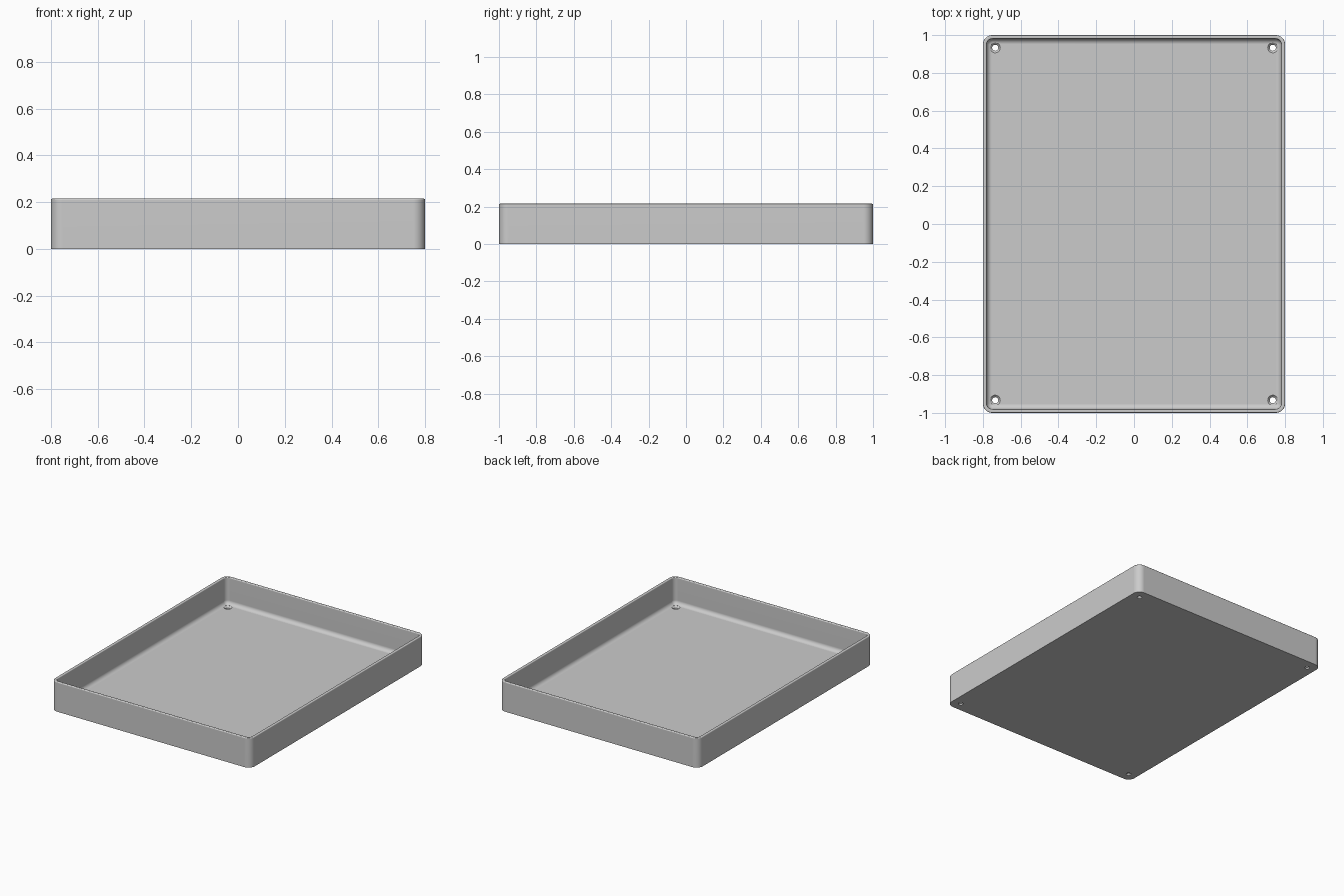
import bpy, bmesh, math

cube = bpy.data.objects.get("Cube")
if cube:
    bpy.data.objects.remove(cube, do_unlink=True)

WIDTH, DEPTH, HEIGHT = 1.6, 2.0, 0.215
CORNER, WALL, FLOOR, FILLET, RIM = 0.05, 0.02, 0.022, 0.028, 0.006
HOLE_X, HOLE_Y = 0.735, 0.933

grey = bpy.data.materials.new("plain grey")
grey.use_nodes = True
grey.diffuse_color = (0.6, 0.6, 0.6, 1)
grey.node_tree.nodes["Principled BSDF"].inputs["Base Color"].default_value = (0.6, 0.6, 0.6, 1)


def rounded_ring(inset, z, steps=8):
    """Rounded rectangle outline, inset from the outer wall."""
    r = max(CORNER - inset, 0.002)
    cx, cy = WIDTH / 2 - inset - r, DEPTH / 2 - inset - r
    pts = []
    for q, (sx, sy) in enumerate([(1, 1), (-1, 1), (-1, -1), (1, -1)]):
        for i in range(steps + 1):
            a = math.pi / 2 * (q + i / steps)
            pts.append((sx * cx + r * math.cos(a), sy * cy + r * math.sin(a), z))
    return pts


def circle_ring(x, y, r, z, n=32):
    return [(x + r * math.cos(math.tau * i / n), y + r * math.sin(math.tau * i / n), z)
            for i in range(n)]


def loft(name, rings):
    """Closed solid skinned through rings of equal point count."""
    bm = bmesh.new()
    loops = [[bm.verts.new(p) for p in ring] for ring in rings]
    n = len(loops[0])
    for a, b in zip(loops, loops[1:]):
        for i in range(n):
            j = (i + 1) % n
            bm.faces.new((a[i], a[j], b[j], b[i]))
    bm.faces.new(loops[0][::-1])
    bm.faces.new(loops[-1])
    bmesh.ops.recalc_face_normals(bm, faces=bm.faces)
    mesh = bpy.data.meshes.new(name)
    bm.to_mesh(mesh)
    bm.free()
    mesh.materials.append(grey)
    obj = bpy.data.objects.new(name, mesh)
    bpy.context.collection.objects.link(obj)
    return obj


def arc(cx, cz, r, start, end, steps):
    angles = [math.radians(start + (end - start) * i / steps) for i in range(steps + 1)]
    return [(cx + r * math.cos(a), cz + r * math.sin(a)) for a in angles]


# Tray section: outer wall, rounded rim, inner wall, floor fillet
section = [(0, 0)]
section += arc(RIM, HEIGHT - RIM, RIM, 180, 90, 3)
section += arc(WALL - RIM, HEIGHT - RIM, RIM, 90, 0, 3)
section += arc(WALL + FILLET, FLOOR + FILLET, FILLET, 180, 270, 8)
tray = loft("tray", [rounded_ring(inset, z) for inset, z in section])

# Countersunk screw holes in the four corners
for sx in (-1, 1):
    for sy in (-1, 1):
        x, y = sx * HOLE_X, sy * HOLE_Y
        profile = [(0.016, -0.02), (0.016, 0.011), (0.027, FLOOR), (0.027, 0.06)]
        cutter = loft("hole_cutter", [circle_ring(x, y, r, z) for r, z in profile])
        cutter.hide_render = True
        mod = tray.modifiers.new("screw hole", "BOOLEAN")
        mod.operation = "DIFFERENCE"
        mod.solver = "EXACT"
        mod.object = cutter
        bpy.context.view_layer.objects.active = tray
        bpy.ops.object.modifier_apply(modifier=mod.name)
        bpy.data.objects.remove(cutter, do_unlink=True)

# Smooth rounded corners, crisp edges
bpy.ops.object.select_all(action="DESELECT")
tray.select_set(True)
bpy.context.view_layer.objects.active = tray
bpy.ops.object.shade_smooth_by_angle(angle=math.radians(35))
weighted = tray.modifiers.new("flat floor normals", "WEIGHTED_NORMAL")
weighted.keep_sharp = True
